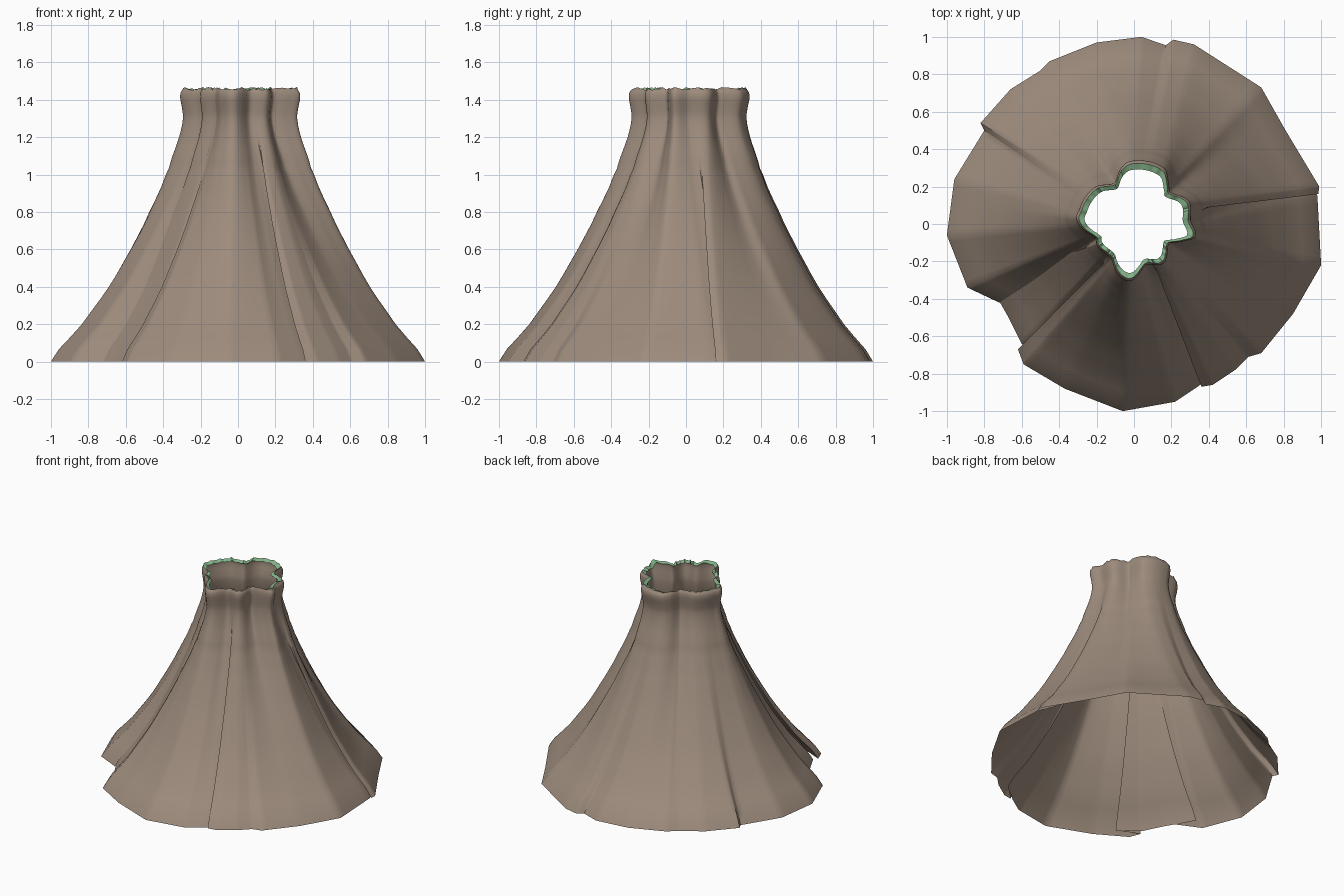
import bpy, math, random

if "Cube" in bpy.data.objects:
    bpy.data.objects.remove(bpy.data.objects["Cube"])
random.seed(4)

# Hem outline, counter-clockwise; doubled-back points are the pleats
HEM = [(.98, .15), (.92, .30), (.985, .16), (.99, .20), (.81, .50), (.68, .73),
       (.32, .96), (.21, .985), (.17, .955), (.04, 1.0), (-.20, .97), (-.45, .87),
       (-.50, .82), (-.66, .72), (-.82, .54), (-.80, .50), (-.96, .24), (-1.0, -.06),
       (-.89, -.34), (-.72, -.42), (-.79, -.29), (-.67, -.50), (-.60, -.64),
       (-.46, -.74), (-.62, -.67), (-.59, -.75), (-.37, -.88), (-.06, -1.0),
       (.22, -.95), (.34, -.87), (.48, -.75), (.36, -.87), (.42, -.86), (.54, -.78),
       (.61, -.71), (.68, -.69), (.85, -.48), (1.0, -.22)]
# Gathered waist outline
WAIST = [(-.02, .32), (.155, .283), (.18, .19), (.19, .16), (.28, .117), (.29, .015),
         (.315, -.065), (.26, -.085), (.18, -.10), (.15, -.20), (.06, -.21),
         (-.02, -.29), (-.085, -.25), (-.117, -.175), (-.19, -.107), (-.20, -.07),
         (-.29, .015), (-.28, .07), (-.20, .187), (-.10, .21), (-.065, .285)]
# Height, blend waist->hem, waist scale
LEVELS = [(0, 1, 1), (.2, .775, 1), (.4, .575, 1), (.6, .405, 1), (.8, .262, 1),
          (1.0, .135, 1), (1.1, .08, 1), (1.2, .03, 1), (1.3, 0, 1), (1.36, 0, 1.02),
          (1.41, 0, 1.05), (1.44, 0, 1.04), (1.458, 0, 1.0)]
SUB, TAU = 8, 2 * math.pi


def catmull(a, b, c, d, t):
    return .5 * (2 * b + (c - a) * t + (2 * a - 5 * b + 4 * c - d) * t * t
                 + (3 * b - a - 3 * c + d) * t ** 3)


# Waist as a smooth closed radius function of angle
polar = sorted((math.atan2(y, x) % TAU, math.hypot(x, y)) for x, y in WAIST)


def waist_radius(ang):
    ang %= TAU
    n = len(polar)
    for i in range(n):
        a0, a1 = polar[i][0], polar[(i + 1) % n][0]
        span = (a1 - a0) % TAU
        off = (ang - a0) % TAU
        if off <= span:
            return catmull(*[polar[(i + k) % n][1] for k in (-1, 0, 1, 2)], off / span)
    return .3


# Waist angle of each hem station: smoothed so that it only moves forward
n = len(HEM)
angles = [math.atan2(y, x) for x, y in HEM]
for i in range(1, n):
    while angles[i] < angles[i - 1] - 1:
        angles[i] += TAU
for _ in range(4):
    angles = [(angles[i] * 2 + angles[i - 1] - (TAU if i == 0 else 0)
               + angles[(i + 1) % n] + (TAU if i == n - 1 else 0)) / 4 for i in range(n)]
for i in range(1, n):
    angles[i] = max(angles[i], angles[i - 1] + .01)

columns = []
for i in range(n):
    (x0, y0), (x1, y1) = HEM[i], HEM[(i + 1) % n]
    a0 = angles[i]
    a1 = angles[i + 1] if i < n - 1 else angles[0] + TAU
    for s in range(SUB):
        t = s / SUB
        a = a0 + (a1 - a0) * t
        r = waist_radius(a)
        columns.append((r * math.cos(a), r * math.sin(a),
                        x0 + (x1 - x0) * t, y0 + (y1 - y0) * t))
m = len(columns)


# Smoothly refined levels
def refine(levels, k=3):
    out = []
    for i in range(len(levels) - 1):
        q = [levels[min(max(i + j, 0), len(levels) - 1)] for j in (-1, 0, 1, 2)]
        for s in range(k):
            t = s / k
            out.append((q[1][0] + (q[2][0] - q[1][0]) * t,
                        catmull(*[p[1] for p in q], t), catmull(*[p[2] for p in q], t)))
    return out + [levels[-1]]


def material(name, colour):
    mat = bpy.data.materials.new(name)
    mat.diffuse_color = (*colour, 1)
    mat.use_nodes = True
    mat.node_tree.nodes["Principled BSDF"].inputs["Base Color"].default_value = mat.diffuse_color
    return mat


def sheet(name, rings, mat):
    verts = [v for ring in rings for v in ring]
    faces = [(k * m + i, k * m + (i + 1) % m, (k + 1) * m + (i + 1) % m, (k + 1) * m + i)
             for k in range(len(rings) - 1) for i in range(m)]
    mesh = bpy.data.meshes.new(name)
    mesh.from_pydata(verts, [], faces)
    mesh.materials.append(mat)
    ob = bpy.data.objects.new(name, mesh)
    bpy.context.collection.objects.link(ob)
    bpy.ops.object.select_all(action='DESELECT')
    ob.select_set(True)
    bpy.context.view_layer.objects.active = ob
    bpy.ops.object.shade_smooth_by_angle(angle=math.radians(45))
    return ob


# Skirt cloth with faint horizontal ripples and a frayed top edge
rings = []
for z, w, s in refine(LEVELS):
    ripple = 1 + (random.uniform(-.004, .004) if .1 < z < 1.2 else 0)
    rings.append([((wx * s * (1 - w) + hx * w) * ripple,
                   (wy * s * (1 - w) + hy * w) * ripple, z) for wx, wy, hx, hy in columns])
fray = [random.uniform(-.006, .01) for _ in range(m // 3 + 2)]
rings[-1] = [(x, y, z + fray[i // 3] * (1 - i % 3 / 3) + fray[i // 3 + 1] * (i % 3 / 3))
             for i, (x, y, z) in enumerate(rings[-1])]
sheet("skirt", rings, material("taupe cloth", (.34, .262, .205)))

# Green lining turned inward along the waist edge
inner = [(x * .9, y * .9, z - .012) for x, y, z in rings[-1]]
sheet("waist_lining", [rings[-1], inner], material("soft green", (.23, .45, .25)))
